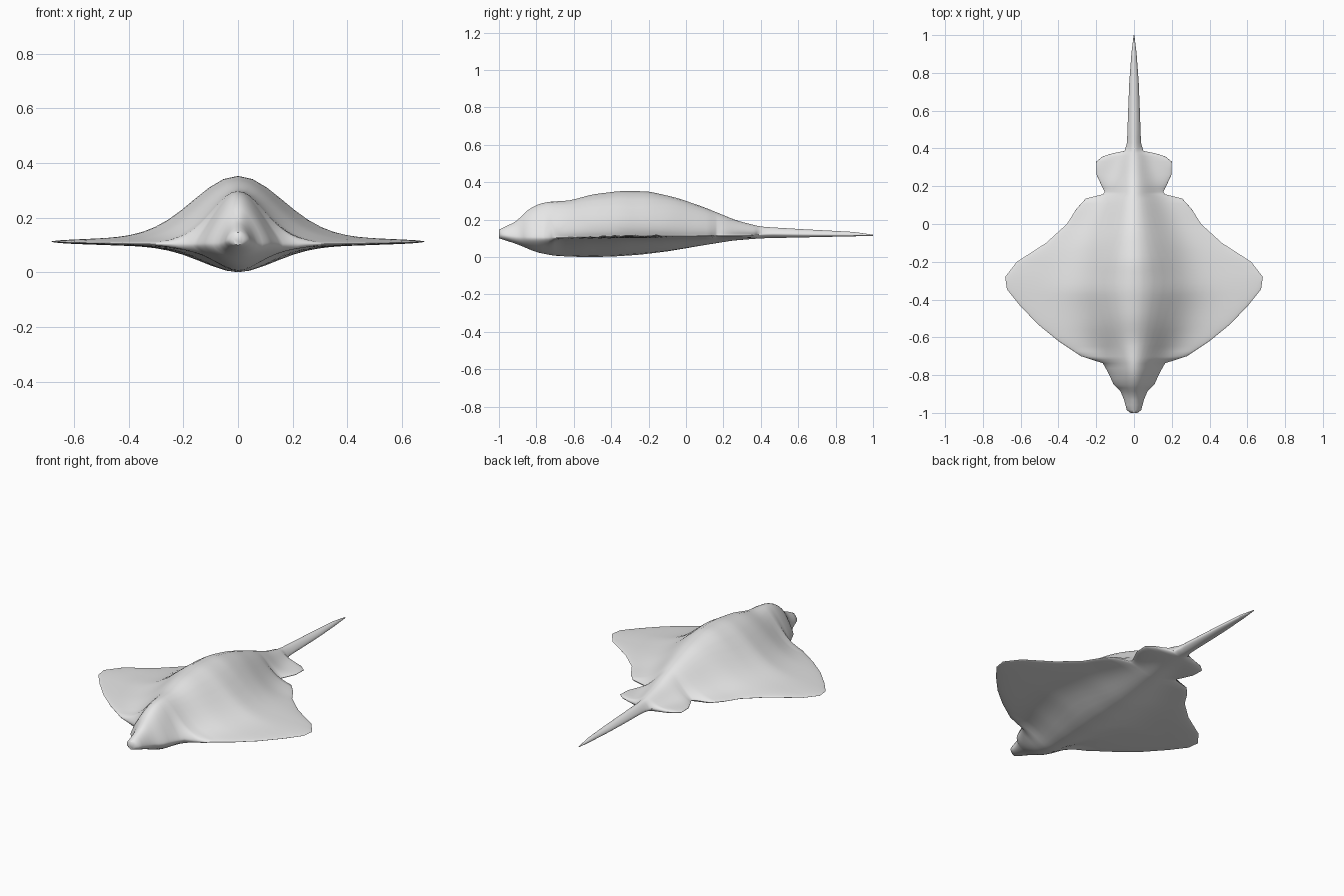
import bpy, bmesh, math

if "Cube" in bpy.data.objects:
    bpy.data.objects.remove(bpy.data.objects["Cube"])

# Half-width outline from snout to tail tip (y, half width)
OUTLINE = [(-1.0, .018), (-.985, .038), (-.93, .053), (-.885, .072), (-.85, .108),
           (-.79, .135), (-.737, .165), (-.70, .28), (-.62, .40), (-.53, .51),
           (-.43, .605), (-.345, .673), (-.28, .682), (-.20, .62), (-.10, .465),
           (0, .355), (.08, .305), (.135, .255), (.157, .165), (.17, .155),
           (.21, .175), (.26, .198), (.33, .20), (.358, .165), (.375, .11),
           (.387, .05), (.43, .037), (.60, .031), (.75, .025), (.90, .014), (1.0, .002)]
# Spine and belly heights, rim height
TOP = [(-1.0, .145), (-.95, .172), (-.90, .19), (-.87, .235), (-.80, .28), (-.74, .295),
       (-.62, .302), (-.50, .335), (-.35, .353), (-.20, .351), (-.05, .317), (.10, .265),
       (.27, .195), (.40, .162), (.60, .150), (.90, .134), (1.0, .119)]
BOTTOM = [(-1.0, .10), (-.90, .068), (-.80, .025), (-.70, .006), (-.55, 0), (-.40, .002),
          (-.25, .012), (-.10, .03), (.10, .064), (.25, .088), (.40, .10), (1.0, .113)]
RIM = [(-1.0, .12), (-.90, .105), (-.75, .102), (-.30, .112), (.35, .115), (.45, .124), (1.0, .116)]
# Width of the body hump, and thickness of the fin on each side of the rim
HUMP = [(-1.0, .13), (-.70, .13), (-.55, .19), (-.35, .234), (-.10, .20), (.10, .135),
        (.25, .08), (.40, .045), (1.0, .045)]
FIN = [(-1.0, .025), (-.80, .045), (-.74, .04), (-.68, .016), (1.0, .016)]


def linear(table, y):
    for (y0, a), (y1, b) in zip(table, table[1:]):
        if y <= y1:
            return a + (b - a) * (y - y0) / (y1 - y0)
    return table[-1][1]


def smooth(table, y, r=.025):
    """Table value averaged over a short span to round its corners."""
    r = min(r, 1 - abs(y))
    return sum(linear(table, y + r * k / 2) for k in range(-2, 3)) / 5


def section(y, n=20):
    """Closed cross-section: thin fins with a bell-shaped body hump."""
    w, rim = linear(OUTLINE, y), smooth(RIM, y)
    hump, fin = smooth(HUMP, y), linear(FIN, y)
    us = [math.sin(math.pi / 2 * k / n) for k in range(-n, n + 1)]

    def height(u, centre, s):
        edge = math.exp(-(w / s) ** 2)
        bell = (math.exp(-(u * w / s) ** 2) - edge) / (1 - edge)
        d = abs(centre - rim)
        t = min(fin, d)
        h = t * math.sqrt(max(0, 1 - u * u)) + (d - t) * bell
        return rim + math.copysign(h, centre - rim)

    top, bottom = smooth(TOP, y), smooth(BOTTOM, y)
    ring = [(u * w, y, height(u, top, hump)) for u in us]
    ring += [(u * w, y, height(u, bottom, hump * .85)) for u in us[-2:0:-1]]
    return ring


# Rows at every outline corner, with extra rows in the long gaps
rows = []
for (y0, _), (y1, _) in zip(OUTLINE, OUTLINE[1:]):
    k = max(1, math.ceil((y1 - y0) / .035))
    rows += [y0 + (y1 - y0) * i / k for i in range(k)]
rows.append(1.0)

# Body, wings, pelvic fins and tail as one lofted skin
bm = bmesh.new()
rings = [[bm.verts.new(p) for p in section(y)] for y in rows]
for a, b in zip(rings, rings[1:]):
    for i in range(len(a)):
        j = (i + 1) % len(a)
        bm.faces.new((a[i], a[j], b[j], b[i]))
bm.faces.new(rings[0])
bm.faces.new(rings[-1])
bmesh.ops.recalc_face_normals(bm, faces=bm.faces)
mesh = bpy.data.meshes.new("ray_body")
bm.to_mesh(mesh)
bm.free()
body = bpy.data.objects.new("ray_body", mesh)
bpy.context.collection.objects.link(body)

# Plain grey skin
skin = bpy.data.materials.new("grey_skin")
skin.diffuse_color = (.8, .8, .8, 1)
skin.use_nodes = True
skin.node_tree.nodes["Principled BSDF"].inputs["Base Color"].default_value = skin.diffuse_color
mesh.materials.append(skin)

bpy.context.view_layer.objects.active = body
body.select_set(True)
bpy.ops.object.shade_smooth_by_angle(angle=math.radians(60))
